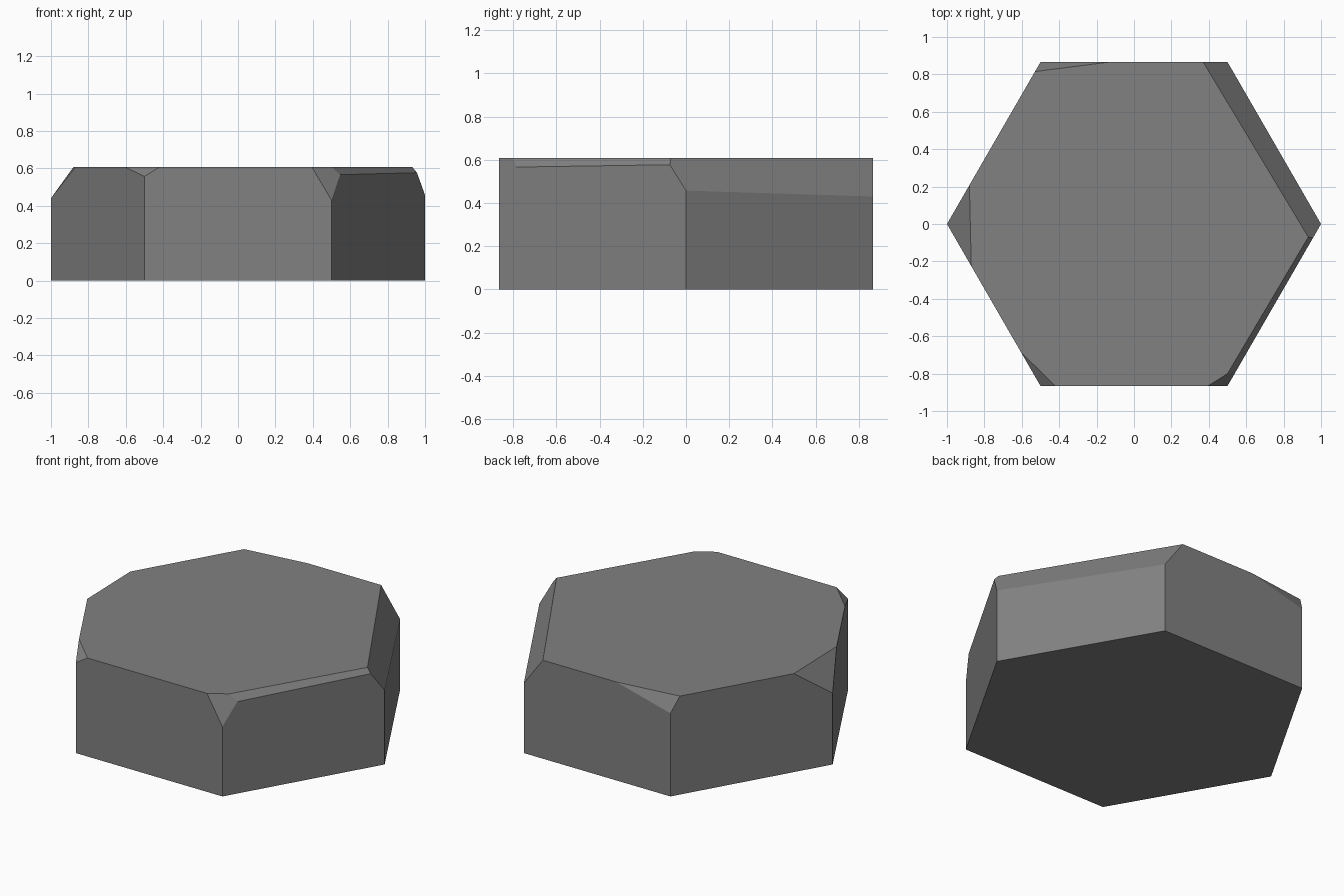
import bpy, bmesh
from mathutils import Vector, Matrix

if "Cube" in bpy.data.objects:
    bpy.data.objects.remove(bpy.data.objects["Cube"])

H = 0.607   # slab height
S = 0.866   # distance from centre to flat side

# Hexagonal slab with corners on the x axis
bm = bmesh.new()
bmesh.ops.create_cone(bm, cap_ends=True, segments=6, radius1=1, radius2=1, depth=H,
                      matrix=Matrix.Translation((0, 0, H / 2)))
# Make sure a corner points along +x
if not any(abs(v.co.x - 1) < 0.01 for v in bm.verts):
    bmesh.ops.rotate(bm, verts=bm.verts, cent=(0, 0, 0),
                     matrix=Matrix.Rotation(0.5235988, 3, 'Z'))

# Chipped edges and corners: each chip is a plane through three points
chips = [
    ((0.5, S, 0.43), (1, 0, 0.457), (0.37, S, H)),                      # back right edge
    ((0.956, -0.076, 0.577), (0.541, -0.795, 0.566), (0.5, -0.80, H)),  # front right edge
    ((0.5, -S, 0.43), (0.395, -S, H), (0.5, -0.80, H)),                 # front right corner
    ((-0.5, -S, 0.557), (-0.605, -0.685, H), (-0.42, -S, H)),           # front left corner
    ((-1, 0, 0.44), (-0.88, 0.206, H), (-0.87, -0.222, H)),             # left corner
    ((-0.5, S, 0.512), (-0.53, 0.815, H), (-0.13, S, H)),               # back left corner
]


def chip(a, b, c):
    a, b, c = Vector(a), Vector(b), Vector(c)
    n = (b - a).cross(c - a).normalized()
    if n.z < 0:
        n = -n
    geom = bm.verts[:] + bm.edges[:] + bm.faces[:]
    bmesh.ops.bisect_plane(bm, geom=geom, dist=1e-5, plane_co=a, plane_no=n,
                           clear_outer=True)
    edges = [e for e in bm.edges if e.is_boundary]
    if edges:
        bmesh.ops.holes_fill(bm, edges=edges, sides=0)


for points in chips:
    chip(*points)
bmesh.ops.recalc_face_normals(bm, faces=bm.faces)

mesh = bpy.data.meshes.new("stone_slab")
bm.to_mesh(mesh)
bm.free()

# Plain grey stone
stone = bpy.data.materials.new("grey_stone")
stone.diffuse_color = (0.22, 0.22, 0.22, 1)
stone.use_nodes = True
stone.node_tree.nodes["Principled BSDF"].inputs["Base Color"].default_value = stone.diffuse_color
mesh.materials.append(stone)
slab = bpy.data.objects.new("stone_slab", mesh)
bpy.context.collection.objects.link(slab)
